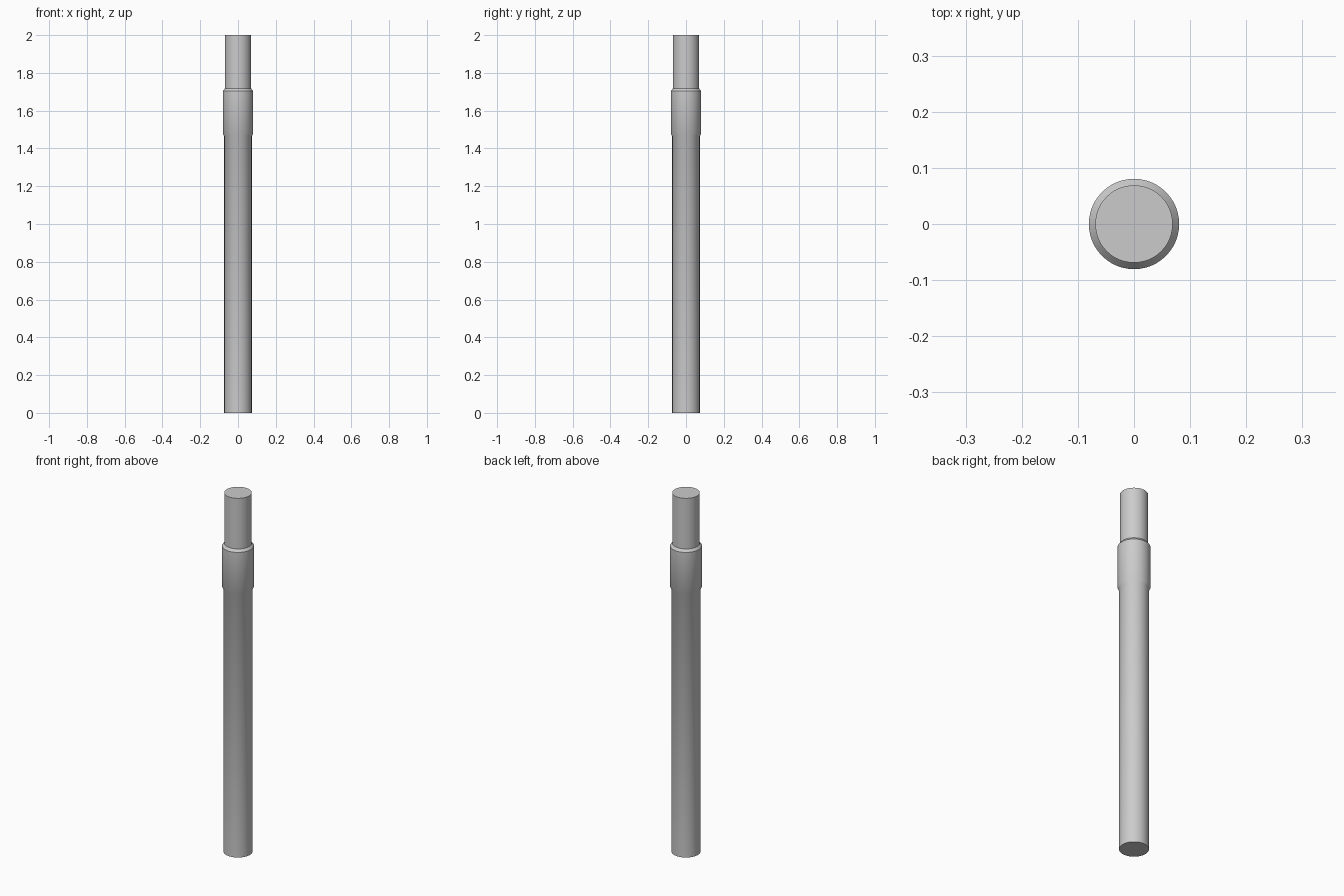
import bpy, bmesh, math

if "Cube" in bpy.data.objects:
    bpy.data.objects.remove(bpy.data.objects["Cube"])

SIDES = 48


def lathe(name, profile):
    """Closed solid of revolution about z from (radius, z) points, bottom to top."""
    bm = bmesh.new()
    rings = []
    for r, z in profile:
        rings.append([bm.verts.new((r * math.cos(2 * math.pi * i / SIDES),
                                    r * math.sin(2 * math.pi * i / SIDES), z))
                      for i in range(SIDES)])
    for low, high in zip(rings, rings[1:]):
        for i in range(SIDES):
            j = (i + 1) % SIDES
            bm.faces.new((low[i], low[j], high[j], high[i]))
    bm.faces.new(rings[0][::-1])
    bm.faces.new(rings[-1])
    mesh = bpy.data.meshes.new(name)
    bm.to_mesh(mesh)
    bm.free()
    obj = bpy.data.objects.new(name, mesh)
    bpy.context.collection.objects.link(obj)
    bpy.ops.object.select_all(action='DESELECT')
    obj.select_set(True)
    bpy.context.view_layer.objects.active = obj
    bpy.ops.object.shade_smooth_by_angle(angle=math.radians(30))
    return obj


# Long lower shaft, collar with chamfered ends, slimmer upper shaft, as one solid
lathe("pole_with_collar", [
    (0.073, 0.0), (0.073, 1.465),
    (0.0805, 1.478), (0.0805, 1.704),
    (0.069, 1.718), (0.069, 2.0),
])
